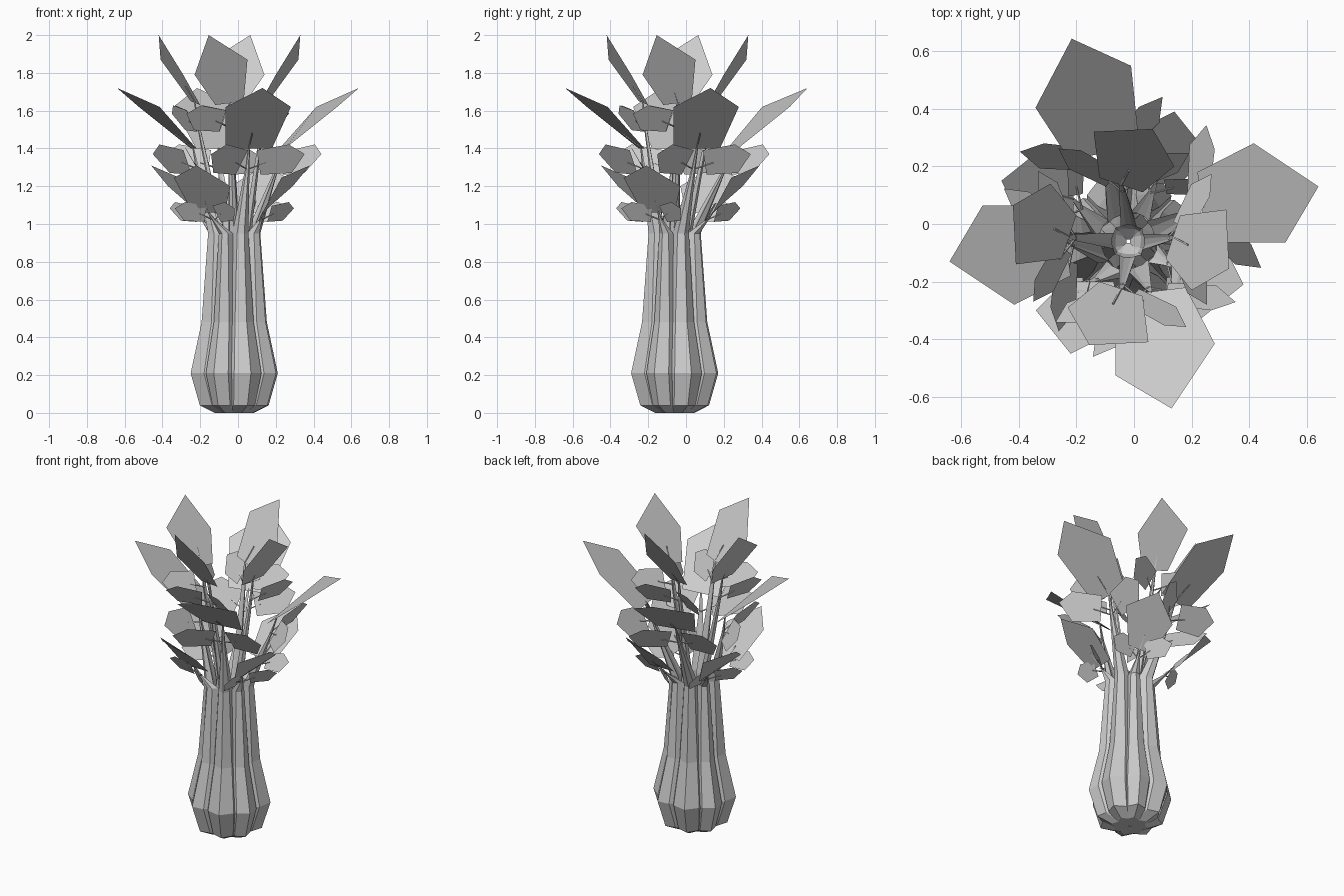
import bpy, math
from mathutils import Vector, Matrix

if "Cube" in bpy.data.objects:
    bpy.data.objects.remove(bpy.data.objects["Cube"])

UP = Vector((0, 0, 1))
BASE = Vector((-0.02, -0.06, 0))


def make(name, verts, faces):
    me = bpy.data.meshes.new(name)
    me.from_pydata([tuple(v) for v in verts], [], faces)
    me.update()
    ob = bpy.data.objects.new(name, me)
    bpy.context.collection.objects.link(ob)
    return ob


def loft(verts, faces, rings):
    n = len(rings[0])
    s = len(verts)
    for r in rings:
        verts.extend(r)
    for i in range(len(rings) - 1):
        for j in range(n):
            a, b = s + i * n + j, s + i * n + (j + 1) % n
            faces.append((a, b, b + n, a + n))
    faces.append(tuple(s + j for j in reversed(range(n))))
    faces.append(tuple(s + (len(rings) - 1) * n + j for j in range(n)))


def ring(c, n, t, d, w):
    # crescent section: five points round the outside, shallow groove inside
    pts = [(math.cos(math.radians(a)) * d, math.sin(math.radians(a)) * w)
           for a in (-90, -48, 0, 48, 90)]
    pts += [(0.15 * d, 0.4 * w), (0.15 * d, -0.4 * w)]
    return [c + n * p + t * q for p, q in pts]


def rod(verts, faces, a, b, r):
    d = (b - a).normalized()
    u = d.cross(Vector((0.3, 0.2, 1))).normalized()
    v = d.cross(u)
    loft(verts, faces, [[p + u * r * x + v * r * y for x, y in ((1, 0), (0, 1), (-1, 0), (0, -1))]
                        for p in (a, b)])


def add_leaf(verts, faces, pts):
    s = len(verts)
    verts.extend(pts)
    faces.append(tuple(range(s, s + len(pts))))


# height, outer radius, half width, depth of the stalk
PROFILE = [(0.0, 0.11, 0.05, 0.105), (0.04, 0.195, 0.075, 0.13), (0.21, 0.247, 0.096, 0.13),
           (0.48, 0.185, 0.066, 0.10), (0.95, 0.148, 0.040, 0.06)]

# kind: stalk angle, radial scale, width scale, rotation centre, side-leaf height,
# side-leaf size, side-leaf offset, leaf outline
KINDS = {
    "outer_stalk": (-69, 1, 1.08, (0, 0), 1.29, 0.23, 0.05, (
        (0.13, -0.64, 1.72), (0.28, -0.415, 1.62), (0.18, -0.22, 1.4),
        (-0.065, -0.25, 1.4), (-0.065, -0.525, 1.62))),
    "short_stalk": (-116, 1, 0.92, (-0.04, -0.03), 1.02, 0.15, 0.035, (
        (-0.22, -0.45, 1.31), (-0.04, -0.36, 1.2), (-0.07, -0.2, 1.06),
        (-0.24, -0.2, 1.06), (-0.34, -0.3, 1.245))),
    "inner_stalk": (-92, 0.62, 0.7, (-0.045, -0.045), 1.51, 0.2, 0.04, (
        (-0.155, -0.42, 2.0), (0.05, -0.41, 1.87), (0.03, -0.25, 1.65),
        (-0.12, -0.2, 1.63), (-0.23, -0.29, 1.79))),
}

for kind, (ang, rs, ws, cen, zs, size, off, outline) in KINDS.items():
    for k in range(4):
        extra = 6 if (kind == "outer_stalk" and k == 2) else 0
        rot = Matrix.Rotation(math.radians(90 * k + extra), 3, 'Z')
        c = Vector((cen[0], cen[1], 0))
        leaf = [c + rot @ (Vector(p) - c) for p in outline]
        if extra:
            leaf = [p + Vector((-0.02, 0.02, 0)) for p in leaf]
        a = math.radians(ang + 90 * k)
        n = Vector((math.cos(a), math.sin(a), 0))
        t = UP.cross(n)

        # stalk that thins into a stem reaching the end leaf
        rings = []
        for z, R, w, d in PROFILE:
            rings.append(ring(BASE + n * (R * rs - d * ws) + UP * z, n, t, d * ws, w * ws))
        start = BASE + n * (0.12 * rs) + UP * rings[-1][0].z
        foot = (leaf[2] + leaf[3]) / 2
        joint = start.lerp(foot, (zs - start.z) / (foot.z - start.z))
        rings.append(ring(joint, n, t, 0.014, 0.012))
        rings.append(ring(foot, n, t, 0.007, 0.006))
        verts, faces = [], []
        loft(verts, faces, rings)
        rod(verts, faces, foot, foot.lerp(leaf[0], 0.25) + n * 0.003, 0.004)
        make(f"{kind}_{k + 1}", verts, faces)

        # end leaf and a pair of side leaves on thin petioles
        verts, faces = [], []
        add_leaf(verts, faces, leaf)
        for s in (-1, 1):
            d = (t * s * 0.85 + n * 0.4 + UP * 0.1).normalized()
            w = UP * 0.8 + n * 0.5
            w = (w - d * w.dot(d)).normalized()
            root = joint + t * s * off + n * 0.04 + UP * 0.03
            rod(verts, faces, joint, root + d * size * 0.2, 0.004)
            shape = ((0, -0.3), (0.72, -0.34), (1.08, 0.12), (0.75, 0.42), (0, 0.36))
            add_leaf(verts, faces, [root + d * size * x + w * size * y for x, y in shape])
        make(f"{kind}_leaves_{k + 1}", verts, faces)
